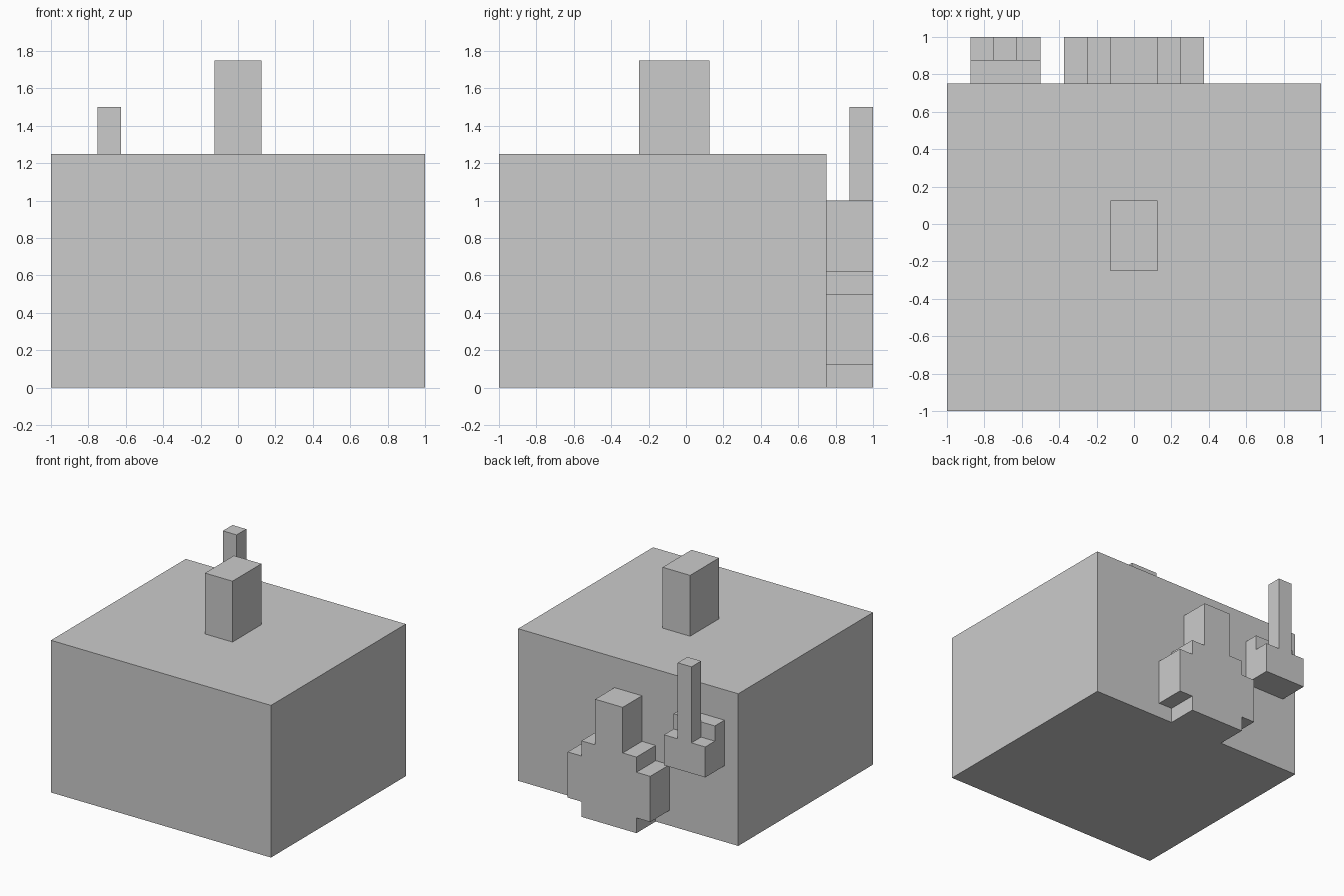
import bpy
import bmesh
from mathutils import Vector

default = bpy.data.objects.get("Cube")
if default:
    bpy.data.objects.remove(default, do_unlink=True)

# One plain grey for everything
grey = bpy.data.materials.new("plain_grey")
grey.use_nodes = True
colour = (0.6, 0.6, 0.6, 1)
grey.diffuse_color = colour
grey.node_tree.nodes["Principled BSDF"].inputs["Base Color"].default_value = colour


def extrude_outline(name, outline, y0, y1):
    """Flat outline in x and z, given depth from y0 to y1."""
    bm = bmesh.new()
    face = bm.faces.new([bm.verts.new((x, y0, z)) for x, z in outline])
    side = bmesh.ops.extrude_face_region(bm, geom=[face])["geom"]
    moved = [v for v in side if isinstance(v, bmesh.types.BMVert)]
    bmesh.ops.translate(bm, verts=moved, vec=Vector((0, y1 - y0, 0)))
    bmesh.ops.recalc_face_normals(bm, faces=bm.faces)
    mesh = bpy.data.meshes.new(name)
    bm.to_mesh(mesh)
    bm.free()
    mesh.materials.append(grey)
    obj = bpy.data.objects.new(name, mesh)
    bpy.context.collection.objects.link(obj)
    return obj


def block(name, x0, x1, y0, y1, z0, z1):
    outline = [(x0, z0), (x1, z0), (x1, z1), (x0, z1)]
    return extrude_outline(name, outline, y0, y1)


def mirrored(half, centre):
    """Complete a right-hand outline with its mirror image about centre."""
    right = [(centre + x, z) for x, z in half]
    left = [(centre - x, z) for x, z in reversed(half)]
    return right + left


# Main body and the post on its roof
block("main_body", -1, 1, -1, 0.75, 0, 1.25)
block("roof_post", -0.125, 0.125, -0.25, 0.125, 1.25, 1.75)

# Stepped block on the back: base, side wings and column
stepped = [(0.25, 0), (0.25, 0.125), (0.375, 0.125), (0.375, 0.5),
           (0.25, 0.5), (0.25, 0.625), (0.125, 0.625), (0.125, 1)]
extrude_outline("back_stepped_block", mirrored(stepped, 0), 0.75, 1)

# Bracket against the back wall, and the ledge with its mast
block("bracket", -0.875, -0.5, 0.75, 0.875, 0.625, 1)
mast = [(0.1875, 0.625), (0.1875, 0.875), (0.0625, 0.875), (0.0625, 1.5)]
extrude_outline("ledge_and_mast", mirrored(mast, -0.6875), 0.875, 1)
